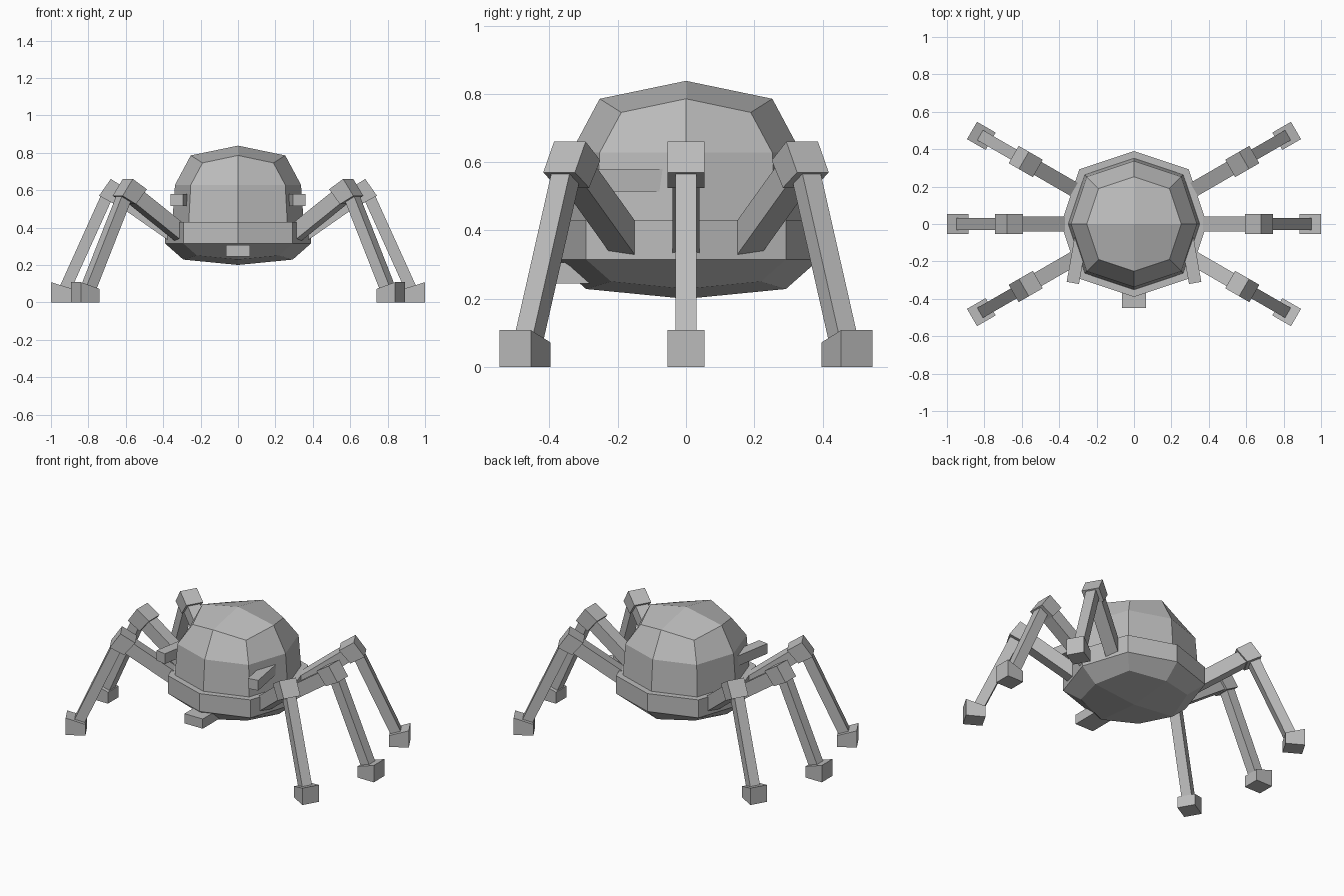
import bpy, bmesh
from math import radians, cos, sin
from mathutils import Vector, Matrix

cube = bpy.data.objects.get("Cube")
if cube:
    bpy.data.objects.remove(cube, do_unlink=True)

grey = bpy.data.materials.new("plain grey")
grey.use_nodes = True
COLOUR = (0.5, 0.5, 0.5, 1)
grey.diffuse_color = COLOUR
grey.node_tree.nodes["Principled BSDF"].inputs["Base Color"].default_value = COLOUR


def finish(name, bm, matrix=Matrix()):
    bmesh.ops.recalc_face_normals(bm, faces=bm.faces)
    bm.transform(matrix)
    mesh = bpy.data.meshes.new(name)
    bm.to_mesh(mesh)
    bm.free()
    mesh.materials.append(grey)
    obj = bpy.data.objects.new(name, mesh)
    bpy.context.collection.objects.link(obj)
    return obj


def box(name, size, matrix):
    bm = bmesh.new()
    bmesh.ops.create_cube(bm, size=1, matrix=Matrix.Diagonal((*size, 1)))
    return finish(name, bm, matrix)


def ring(bm, r, z):
    """Eight-sided ring of a softened square, with points on the axes."""
    out = []
    for i in range(8):
        a = radians(45 * i)
        k = r * (1 if i % 2 == 0 else 1.06)
        out.append(bm.verts.new((k * cos(a), k * sin(a), z)))
    return out


def bridge(bm, a, b):
    for i in range(8):
        j = (i + 1) % 8
        bm.faces.new((a[i], a[j], b[j], b[i]))


def cap(bm, edge, r, z, height):
    """Rounded end: four quads around a pole, then a belt down to the edge ring."""
    inner = ring(bm, r * 0.75, z + height * 0.75)
    for v in inner[1::2]:
        v.co.z = z + height * 0.56
    bridge(bm, edge, inner)
    pole = bm.verts.new((0, 0, z + height))
    for i in range(0, 8, 2):
        bm.faces.new((inner[i], inner[i + 1], inner[(i + 2) % 8], pole))


# Hull: shallow bowl under a straight band
bm = bmesh.new()
low, high = ring(bm, 0.39, 0.315), ring(bm, 0.39, 0.43)
bridge(bm, low, high)
bm.faces.new(high)
cap(bm, low, 0.39, 0.315, -0.115)
finish("hull", bm)

# Dome: slightly tapered wall with a rounded top
bm = bmesh.new()
low, high = ring(bm, 0.352, 0.42), ring(bm, 0.337, 0.628)
bridge(bm, low, high)
bm.faces.new(low)
cap(bm, high, 0.337, 0.628, 0.21)
finish("dome", bm)

# Chin block at the front
box("chin_block", (0.13, 0.22, 0.062), Matrix.Translation((0, -0.34, 0.276)))

# Side pods, splayed outwards towards the front
for side, s in (("left", 1), ("right", -1)):
    place = Matrix.Translation((s * 0.327, -0.315, 0.547)) @ Matrix.Rotation(radians(10 * s), 4, "Z")
    box(side + "_pod", (0.067, 0.28, 0.065), place @ Matrix.Translation((0, 0.14, 0)))


def prism(name, profile, width, turn):
    """Extrude a radial (distance, height) outline across the leg."""
    bm = bmesh.new()
    sides = [[bm.verts.new((r, y, z)) for r, z in profile] for y in (-width / 2, width / 2)]
    bm.faces.new(sides[0])
    bm.faces.new(sides[1])
    n = len(profile)
    for i in range(n):
        j = (i + 1) % n
        bm.faces.new((sides[0][i], sides[0][j], sides[1][j], sides[1][i]))
    finish(name, bm, turn)


def beam(name, start, end, thick, width, turn):
    a, b = Vector(start), Vector(end)
    d = (b - a).normalized() * thick / 2
    n = Vector((-d.y, d.x))
    prism(name, [a + n, b + n, b - n, a - n], width, turn)


# Six legs, three on each side
FOOT = [(0.885, 0), (1.0, 0), (1.0, 0.108), (0.885, 0.072)]
KNEE = [(0.68, 0.66), (0.743, 0.57), (0.66, 0.525), (0.594, 0.605)]
for side, base in (("left", 0), ("right", 180)):
    s = 1 if side == "left" else -1
    for place, angle in (("front", -30), ("middle", 0), ("back", 30)):
        turn = Matrix.Rotation(radians(base + s * angle), 4, "Z")
        name = place + "_" + side
        beam(name + "_upper_leg", (0.33, 0.352), (0.65, 0.575), 0.082, 0.08, turn)
        prism(name + "_knee", KNEE, 0.107, turn)
        beam(name + "_lower_leg", (0.695, 0.58), (0.935, 0.05), 0.062, 0.062, turn)
        prism(name + "_foot", FOOT, 0.107, turn)
